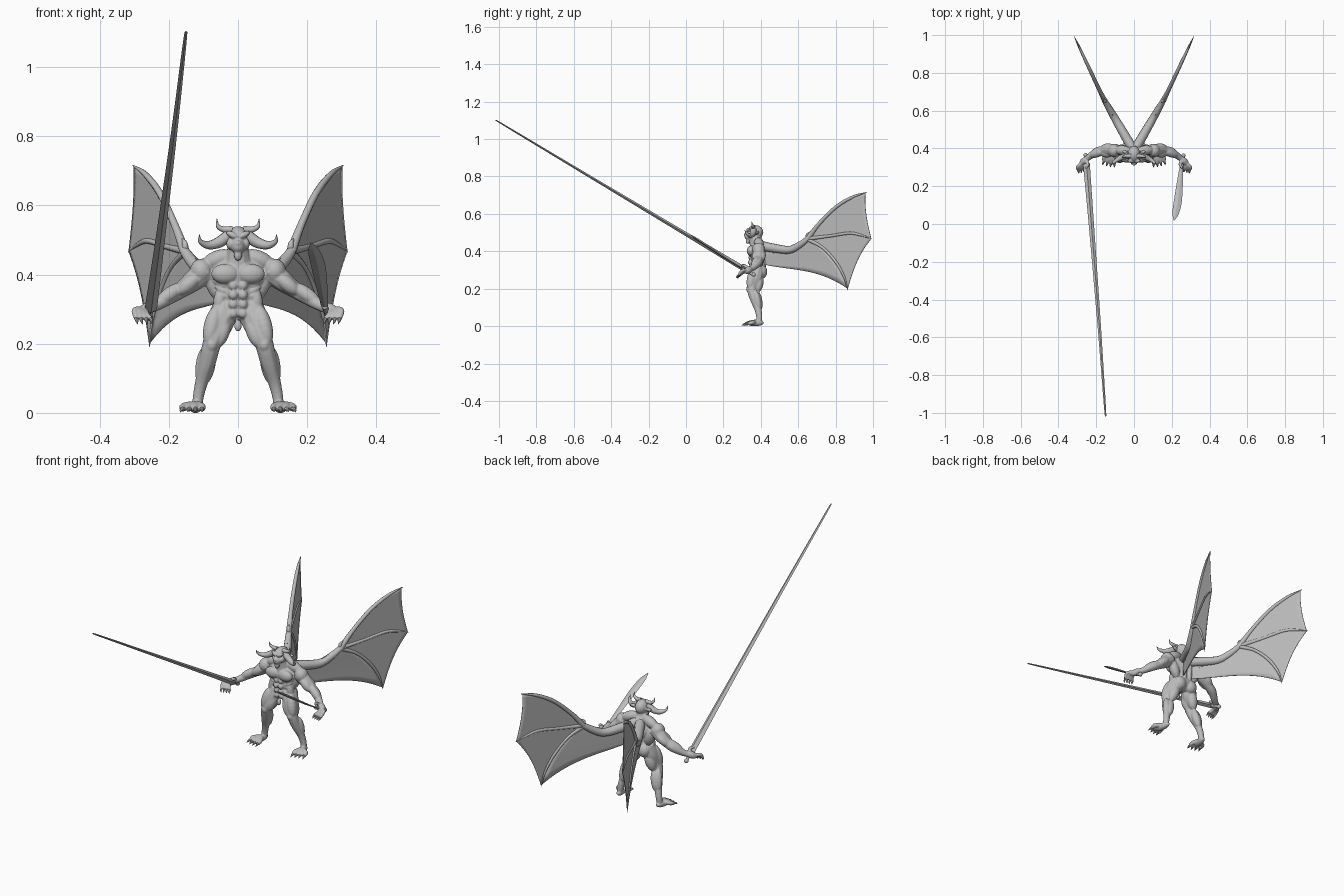
import bpy
import bmesh
import math
from mathutils import Vector, Matrix

if "Cube" in bpy.data.objects:
    bpy.data.objects.remove(bpy.data.objects["Cube"])

stone = bpy.data.materials.new("stone grey")
stone.use_nodes = True
GREY = (0.5, 0.5, 0.5, 1)
stone.diffuse_color = GREY
stone.node_tree.nodes["Principled BSDF"].inputs["Base Color"].default_value = GREY


def finish(name, bm, angle=40):
    """Turn a bmesh into a shaded object."""
    mesh = bpy.data.meshes.new(name)
    bm.to_mesh(mesh)
    bm.free()
    obj = bpy.data.objects.new(name, mesh)
    bpy.context.collection.objects.link(obj)
    mesh.materials.append(stone)
    bpy.ops.object.select_all(action='DESELECT')
    obj.select_set(True)
    bpy.context.view_layer.objects.active = obj
    bpy.ops.object.shade_smooth_by_angle(angle=math.radians(angle))
    return obj


def spline(points, steps=6):
    """Catmull-Rom samples through points of any dimension."""
    p = [Vector(q) for q in points]
    p = [p[0] * 2 - p[1]] + p + [p[-1] * 2 - p[-2]]
    out = []
    for a, b, c, d in zip(p, p[1:], p[2:], p[3:]):
        for k in range(steps):
            t = k / steps
            out.append(b + (c - a) * (t / 2) + (a * 2 - b * 5 + c * 4 - d) * (t * t / 2)
                       + (b * 3 - a - c * 3 + d) * (t ** 3 / 2))
    return out + [p[-2]]


def bridge(bm, rings):
    for lower, upper in zip(rings, rings[1:]):
        for i in range(len(lower)):
            j = (i + 1) % len(lower)
            bm.faces.new((lower[i], lower[j], upper[j], upper[i]))
    bm.faces.new(rings[0][::-1])
    bm.faces.new(rings[-1])


def tube(bm, points, sides=10):
    """Tapered tube through (x, y, z, radius) points."""
    path = spline(points)
    centres = [q.to_3d() for q in path]
    normal, rings = None, []
    for i, c in enumerate(centres):
        t = (centres[min(i + 1, len(path) - 1)] - centres[max(i - 1, 0)]).normalized()
        normal = t.orthogonal() if normal is None else normal - t * normal.dot(t)
        normal.normalize()
        side = t.cross(normal)
        rings.append([bm.verts.new(c + (normal * math.cos(a) + side * math.sin(a)) * max(path[i][3], .0006))
                      for a in (math.tau * k / sides for k in range(sides))])
    bridge(bm, rings)


def ball(bm, centre, radii):
    m = Matrix.Translation(centre) @ Matrix.Diagonal((*radii, 1))
    bmesh.ops.create_uvsphere(bm, u_segments=16, v_segments=10, radius=1, matrix=m)


def muscle(bm, a, b, r):
    """Spindle-shaped bulge running from a to b."""
    a, b = Vector(a), Vector(b)
    turn = (b - a).to_track_quat('Z', 'Y').to_matrix().to_4x4()
    m = Matrix.Translation((a + b) / 2) @ turn @ Matrix.Diagonal((r, r, (b - a).length / 2, 1))
    bmesh.ops.create_uvsphere(bm, u_segments=16, v_segments=10, radius=1, matrix=m)


def flip(s, *points):
    return [(p[0] * s, *p[1:]) for p in points]


body, claws, horns = bmesh.new(), bmesh.new(), bmesh.new()

# Torso and head core
ball(body, (0, .385, .305), (.066, .042, .045))
ball(body, (0, .38, .35), (.056, .038, .06))
ball(body, (0, .383, .395), (.082, .046, .055))
tube(body, [(0, .385, .42, .05), (0, .375, .45, .036), (0, .37, .48, .03)])
ball(body, (0, .37, .502), (.033, .044, .038))
ball(body, (0, .335, .482), (.021, .024, .022))
muscle(body, (0, .335, .475), (0, .328, .44), .012)
ball(body, (0, .318, .49), (.011, .009, .008))
muscle(body, (0, .35, .27), (0, .345, .235), .011)

for s in (1, -1):
    # Face: brow, cheek and ear
    muscle(body, *flip(s, (.002, .326, .507), (.034, .338, .523)), .009)
    ball(body, (s * .022, .345, .488), (.012, .016, .016))
    muscle(body, *flip(s, (.028, .375, .495), (.062, .385, .505)), .009)
    # Chest, back and belly
    ball(body, (s * .037, .348, .402), (.041, .023, .029))
    muscle(body, *flip(s, (.015, .385, .462), (.105, .395, .425)), .026)
    muscle(body, *flip(s, (.045, .395, .32), (.088, .395, .42)), .026)
    muscle(body, *flip(s, (.014, .415, .29), (.02, .42, .43)), .014)
    muscle(body, *flip(s, (.056, .37, .28), (.05, .365, .36)), .019)
    for k in range(4):
        ball(body, (s * .014, .343 + .003 * abs(k - 2), .287 + .027 * k), (.014, .012, .014))
    for k in range(3):
        muscle(body, *flip(s, (.036, .352, .335 + .015 * k), (.066, .366, .35 + .015 * k)), .008)
    # Leg
    ball(body, (s * .034, .405, .29), (.034, .03, .036))
    tube(body, flip(s, (.035, .385, .31, .038), (.052, .372, .26, .04), (.074, .352, .205, .028),
                    (.088, .365, .15, .025), (.105, .385, .09, .019), (.115, .392, .045, .016),
                    (.117, .39, .015, .015)))
    muscle(body, *flip(s, (.06, .36, .31), (.088, .34, .195)), .025)
    muscle(body, *flip(s, (.03, .36, .28), (.06, .345, .19)), .022)
    muscle(body, *flip(s, (.045, .395, .28), (.075, .38, .18)), .027)
    ball(body, (s * .076, .338, .197), (.017, .016, .02))
    muscle(body, *flip(s, (.075, .378, .19), (.1, .395, .08)), .022)
    muscle(body, *flip(s, (.098, .372, .19), (.11, .392, .08)), .019)
    # Foot with toes and claws
    muscle(body, *flip(s, (.115, .416, .018), (.13, .325, .016)), .018)
    for k in range(4):
        x, y = .104 + .018 * k, .318 + .003 * k * k / 2
        tube(body, flip(s, (.118 + .005 * k, .365, .022, .013), (x, y + .02, .018, .011), (x, y, .011, .009)))
        tube(claws, flip(s, (x, y + .002, .012, .007), (x + .002 * k, y - .01, .009, .005),
                         (x + .003 * k, y - .02, .002, 0)), 8)
    # Arm
    tube(body, flip(s, (.09, .39, .415, .034), (.125, .392, .385, .032), (.165, .39, .355, .024),
                    (.195, .383, .338, .023), (.228, .362, .316, .018), (.254, .342, .302, .014)))
    ball(body, (s * .106, .388, .41), (.033, .035, .036))
    muscle(body, *flip(s, (.11, .375, .4), (.175, .372, .345)), .022)
    muscle(body, *flip(s, (.11, .41, .4), (.175, .402, .35)), .021)
    muscle(body, *flip(s, (.155, .388, .372), (.235, .36, .317)), .021)
    # Hand gripping a hilt
    muscle(body, *flip(s, (.245, .352, .31), (.286, .313, .288)), .018)
    for k in range(4):
        tip = (.294 - .014 * k, .28 + .003 * k, .272)
        tube(body, flip(s, (.268, .328, .297, .01), (.298 - .011 * k, .302, .297 - .004 * k, .009), (*tip, .007)), 8)
        tube(claws, flip(s, (*tip, .006), (tip[0] - .002, tip[1] - .008, .264, .004),
                         (tip[0] - .005, tip[1] - .01, .255, 0)), 8)
    tube(body, flip(s, (.255, .338, .305, .01), (.245, .315, .322, .009), (.256, .295, .325, .006)), 8)
    # Two pairs of horns
    tube(horns, flip(s, (.024, .362, .515, .017), (.055, .356, .493, .016), (.085, .342, .485, .012),
                     (.108, .325, .495, .007), (.112, .312, .517, 0)), 12)
    tube(horns, flip(s, (.016, .36, .53, .011), (.04, .36, .53, .009), (.058, .356, .54, .006),
                     (.061, .35, .562, 0)), 12)

# Fuse the anatomy into one skin
figure = finish("body", body, 180)
remesh = figure.modifiers.new("fuse", 'REMESH')
remesh.mode, remesh.voxel_size, remesh.use_smooth_shade = 'VOXEL', .0032, True
soften = figure.modifiers.new("soften", 'SMOOTH')
soften.factor, soften.iterations = .5, 3
finish("claws", claws)
finish("horns", horns)


# Wings: every (y, z) point lies on a bent sheet swept outward
def sheet_x(y):
    return .02 + (y - .42) * .58 if y < .66 else .16 + (y - .66) * .47


def on_wing(s, *points):
    return [(s * sheet_x(p[0]), *p) for p in points]


ARM = [(.4, .43, .026), (.48, .415, .024), (.555, .408, .021), (.61, .435, .018), (.655, .47, .014)]
UPPER = [(.65, .465, .015), (.71, .545, .011), (.8, .635, .01), (.89, .69, .008), (.965, .715, .002)]
MIDDLE = [(.65, .467, .011), (.77, .482, .008), (.875, .497, .008), (.94, .485, .006), (.995, .465, .001)]
LOWER = [(.65, .465, .011), (.73, .42, .008), (.8, .345, .008), (.845, .265, .006), (.865, .19, .001)]
THUMB = [(.65, .465, .01), (.65, .49, .008), (.668, .507, 0)]


def panel(bm, first, second, scallop):
    """Membrane between two edge curves, its free edge pulled inward."""
    def at(curve, t):
        f = t * (len(curve) - 1)
        i = min(int(f), len(curve) - 2)
        return curve[i].lerp(curve[i + 1], f - i)
    n = 14
    grid = [[bm.verts.new(at(first, t).lerp(at(second, t), u).to_3d())
             for t in (j / n * (.98 - scallop * 4 * u * (1 - u)) for j in range(n + 1))]
            for u in (i / n for i in range(n + 1))]
    for a, b in zip(grid, grid[1:]):
        for j in range(n):
            bm.faces.new((a[j], a[j + 1], b[j + 1], b[j]))


for s, label in ((1, "left"), (-1, "right")):
    bones, skin = bmesh.new(), bmesh.new()
    for bone in (ARM, UPPER, MIDDLE, LOWER, THUMB):
        tube(bones, on_wing(s, *bone))
    finish(label + "_wing_bones", bones)
    upper, middle, lower = (spline(on_wing(s, *c)) for c in (UPPER, MIDDLE, LOWER))
    panel(skin, upper, middle, .04)
    panel(skin, middle, lower, .08)
    arm = spline(on_wing(s, *ARM, *LOWER[1:]))
    flank = [Vector((s * .02, .41, .43 - .1 * math.sqrt(k / 20), 0)) for k in range(21)]
    panel(skin, arm, flank, .09)
    bmesh.ops.remove_doubles(skin, verts=skin.verts, dist=.0002)
    bmesh.ops.recalc_face_normals(skin, faces=skin.faces)
    wing = finish(label + "_wing_membrane", skin, 60)
    thick = wing.modifiers.new("thickness", 'SOLIDIFY')
    thick.thickness, thick.offset = .003, 0


# Weapons: diamond-section blades with round hilts
def blade(name, points, depth):
    bm = bmesh.new()
    path, rings = spline(points), []
    along = (path[-1] - path[0]).to_3d().normalized()
    side = along.cross(Vector((0, 0, 1))).normalized()
    up = side.cross(along)
    for q in path:
        c, w = q.to_3d(), q[3]
        rings.append([bm.verts.new(c + d) for d in (side * w, up * w * depth, -side * w, -up * w * depth)])
    bridge(bm, rings)
    bmesh.ops.recalc_face_normals(bm, faces=bm.faces)
    finish(name, bm, 20)


def hilt(name, points):
    bm = bmesh.new()
    tube(bm, points)
    ball(bm, points[0][:3], (.011, .011, .011))
    finish(name, bm)


blade("long_sword_blade", [(-.252, .32, .3, .018), (-.226, 0, .492, .014), (-.184, -.54, .815, .009),
                           (-.153, -.98, 1.079, .005), (-.151, -1, 1.09, .001)], .75)
hilt("long_sword_hilt", [(-.257, .365, .277, .009), (-.254, .34, .29, .008), (-.252, .315, .304, .01)])
blade("short_sword_blade", [(.252, .31, .302, .009), (.243, .22, .358, .016), (.232, .12, .425, .021),
                            (.22, .055, .468, .017), (.212, .018, .492, .002)], .3)
hilt("short_sword_hilt", [(.262, .362, .275, .009), (.257, .335, .288, .008), (.251, .3, .308, .009)])
